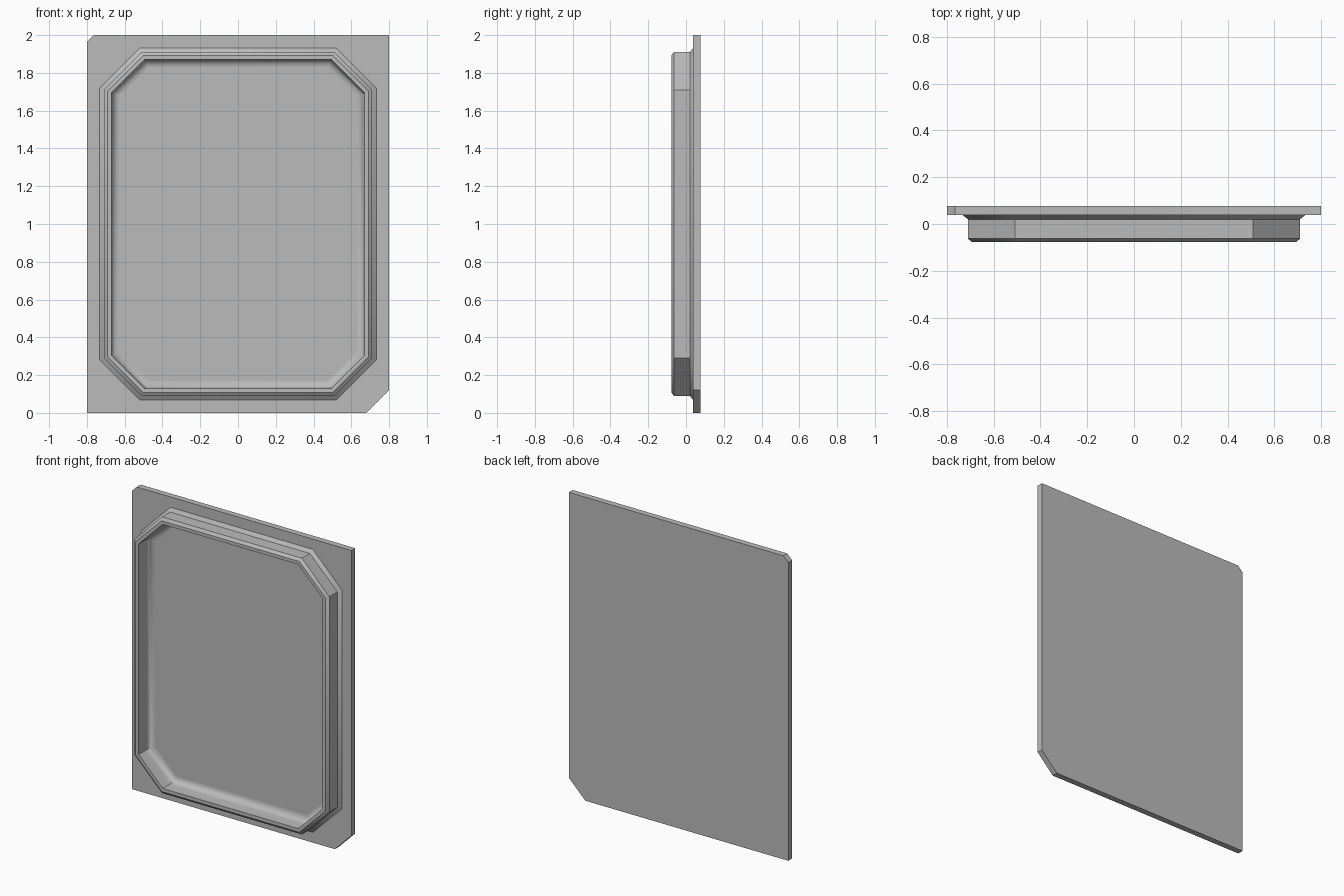
import bpy, bmesh
from math import sin, cos, pi, sqrt, radians

cube = bpy.data.objects.get("Cube")
if cube:
    bpy.data.objects.remove(cube, do_unlink=True)

grey = bpy.data.materials.new("plain grey")
grey.use_nodes = True
colour = (0.5, 0.5, 0.5, 1)
grey.diffuse_color = colour
grey.node_tree.nodes["Principled BSDF"].inputs["Base Color"].default_value = colour

BACK, FACE, RIM = 0.078, 0.038, -0.078
MID_Z = 1.0


def finish(bm, name):
    bmesh.ops.recalc_face_normals(bm, faces=bm.faces)
    mesh = bpy.data.meshes.new(name)
    bm.to_mesh(mesh)
    bm.free()
    mesh.materials.append(grey)
    obj = bpy.data.objects.new(name, mesh)
    bpy.context.collection.objects.link(obj)
    return obj


# Back plate: one large and one small clipped corner
bm = bmesh.new()
w, h, big, small = 0.8, 2.0, 0.12, 0.035
outline = [(-w, 0), (w - big, 0), (w, big), (w, h), (-w + small, h), (-w, h - small)]
face = bm.faces.new([bm.verts.new((x, FACE, z)) for x, z in outline])
extruded = bmesh.ops.extrude_face_region(bm, geom=[face], use_keep_orig=True)
moved = [v for v in extruded["geom"] if isinstance(v, bmesh.types.BMVert)]
bmesh.ops.translate(bm, verts=moved, vec=(0, BACK - FACE, 0))
finish(bm, "back_plate")


# Raised frame: a profile swept round a clipped rectangle with mitred corners
def octagon(inset, y):
    a, b = 0.71 - inset, 0.91 - inset
    c = 0.2 - inset * (2 - sqrt(2))
    corner = [(a, b - c), (a - c, b)]
    pts = (corner + [(-x, z) for x, z in reversed(corner)]
           + [(-x, -z) for x, z in corner] + [(x, -z) for x, z in reversed(corner)])
    return [bm.verts.new((x, y, z + MID_Z)) for x, z in pts]


inner, radius, steps, buried = 0.04, 0.04, 6, 0.008
profile = [(-0.022, FACE + buried), (-0.022, FACE), (0, 0.02), (0, RIM + 0.015), (0.018, RIM), (inner, RIM)]
for i in range(steps + 1):
    t = i / steps * pi / 2
    profile.append((inner + radius * (1 - cos(t)), FACE - radius * (1 - sin(t))))
profile.append((inner + radius, FACE + buried))

bm = bmesh.new()
rings = [octagon(*p) for p in profile]
for r, s in zip(rings, rings[1:] + rings[:1]):
    for i in range(8):
        j = (i + 1) % 8
        bm.faces.new((r[i], r[j], s[j], s[i]))
frame = finish(bm, "raised_frame")

bpy.ops.object.select_all(action="DESELECT")
frame.select_set(True)
bpy.context.view_layer.objects.active = frame
bpy.ops.object.shade_smooth_by_angle(angle=radians(30))
